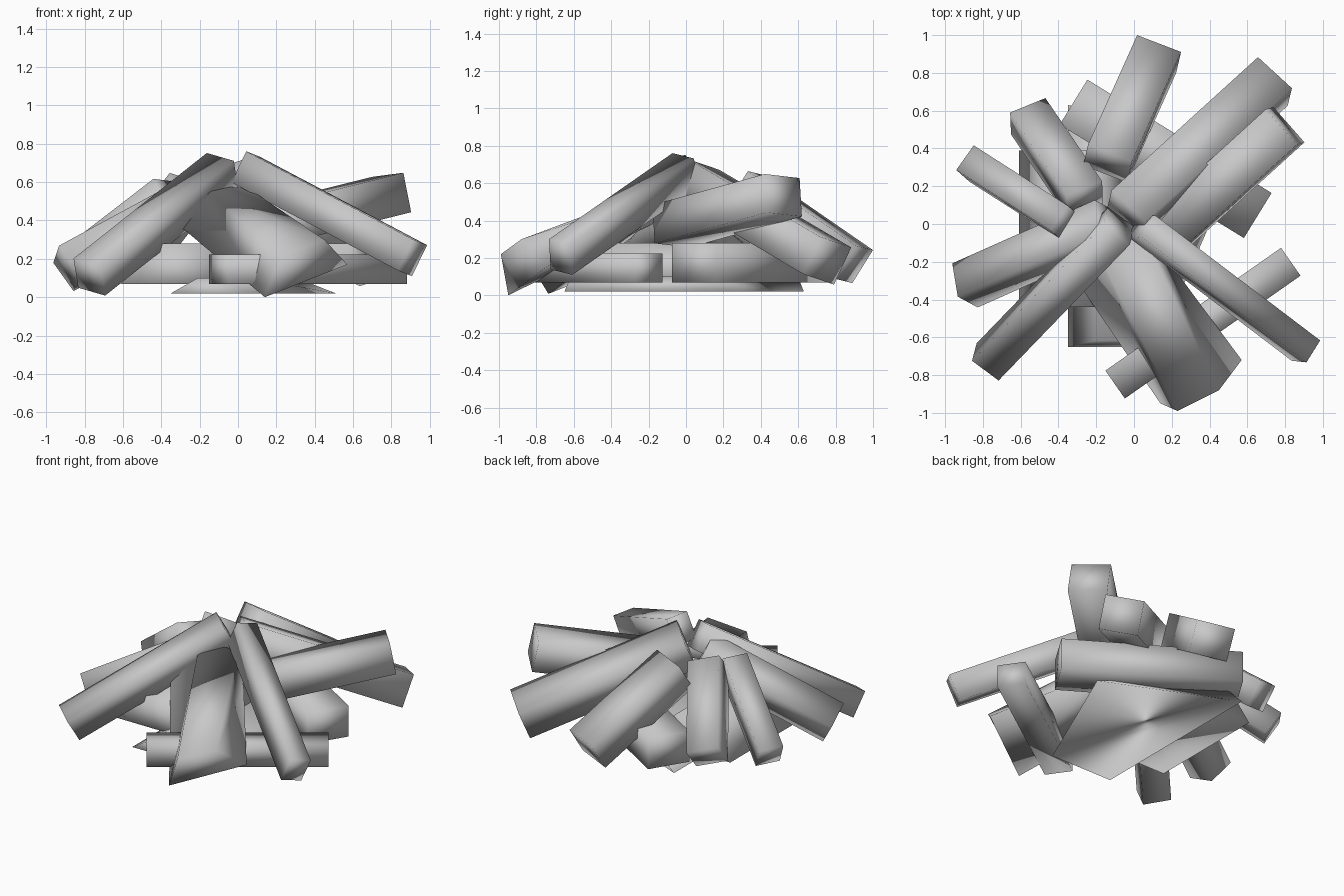
import bpy, math
from mathutils import Vector, Matrix

cube = bpy.data.objects.get("Cube")
if cube:
    bpy.data.objects.remove(cube, do_unlink=True)

stone = bpy.data.materials.new("grey_stone")
stone.use_nodes = True
GREY = (0.58, 0.58, 0.58, 1)
stone.diffuse_color = GREY
stone.node_tree.nodes["Principled BSDF"].inputs["Base Color"].default_value = GREY


def solid(name, ring_a, ring_b):
    """Join two matching rings of points into a closed, softly shaded solid."""
    n = len(ring_a)
    faces = [(i, n + i, n + (i + 1) % n, (i + 1) % n) for i in range(n)]
    faces += [tuple(range(n)), tuple(reversed(range(n, 2 * n)))]
    mesh = bpy.data.meshes.new(name)
    mesh.from_pydata([Vector(p) for p in (*ring_a, *ring_b)], [], faces)
    mesh.shade_smooth()
    mesh.materials.append(stone)
    bpy.context.collection.objects.link(bpy.data.objects.new(name, mesh))


def beam(name, start, end, width, thick, roll=0):
    """Four-sided beam between two centre points, rolled about its length."""
    start, end = Vector(start), Vector(end)
    axis = (end - start).normalized()
    side = Matrix.Rotation(math.radians(roll), 3, axis) @ axis.cross(Vector((0, 0, 1))).normalized()
    up = side.cross(axis)
    corners = [side * width / 2 * s + up * thick / 2 * u
               for s, u in ((-1, -1), (1, -1), (1, 1), (-1, 1))]
    solid(name, [start + c for c in corners], [end + c for c in corners])


# Leaning beams, from the heap's middle to their outer ends
beam("back_beam", (-0.14, 0.32, 0.565), (0.12, 0.9, 0.165), 0.25, 0.21, -6)
beam("back_left_beam", (-0.04, 0.05, 0.6), (0.735, 0.755, 0.185), 0.25, 0.22, -14)
beam("raised_left_beam", (0.14, -0.08, 0.37), (0.8, 0.52, 0.535), 0.25, 0.21, -5)
beam("front_left_beam", (0.04, -0.01, 0.665), (0.91, -0.67, 0.205), 0.14, 0.18, -13)
beam("front_right_beam", (-0.08, -0.01, 0.655), (-0.775, -0.73, 0.105), 0.18, 0.18, -15)
beam("right_beam", (-0.14, 0.01, 0.56), (-0.895, -0.325, 0.15), 0.2, 0.19, 30)
beam("back_right_thin_beam", (-0.36, 0.0, 0.54), (-0.86, 0.32, 0.155), 0.16, 0.17, 5)
beam("back_right_beam", (-0.26, 0.13, 0.55), (-0.56, 0.57, 0.165), 0.21, 0.18, 20)

# Broad twisted slab at the front: upper side, then lower side
solid("front_slab",
      [(-0.2, -0.13, 0.58), (0.23, -0.99, 0.22), (0.45, -0.88, 0.3), (0.05, -0.06, 0.57)],
      [(-0.29, -0.32, 0.36), (0.14, -0.95, 0), (0.57, -0.72, 0.17), (0.17, -0.18, 0.38)])

# Lying beams and block
beam("low_front_beam", (-0.1, -0.85, 0.145), (0.83, -0.2, 0.145), 0.18, 0.155)
beam("low_back_beam", (0.655, 0.045, 0.175), (-0.32, 0.645, 0.175), 0.28, 0.21)
block = [(-0.61, 0.07), (0.0, 0.07), (-0.18, 0.28), (-0.43, 0.28)]
solid("low_right_block", [(x, -0.44, z) for x, z in block], [(x, 0.39, z) for x, z in block])

# Thin four-cornered base, its upper side drawn in
base = [(-0.35, 0.63), (0.51, 0.25), (0.12, -0.65), (-0.35, -0.65)]
solid("base_plate", [(x, y, 0.02) for x, y in base],
      [(x * 0.6, y * 0.95, 0.1) for x, y in base])
